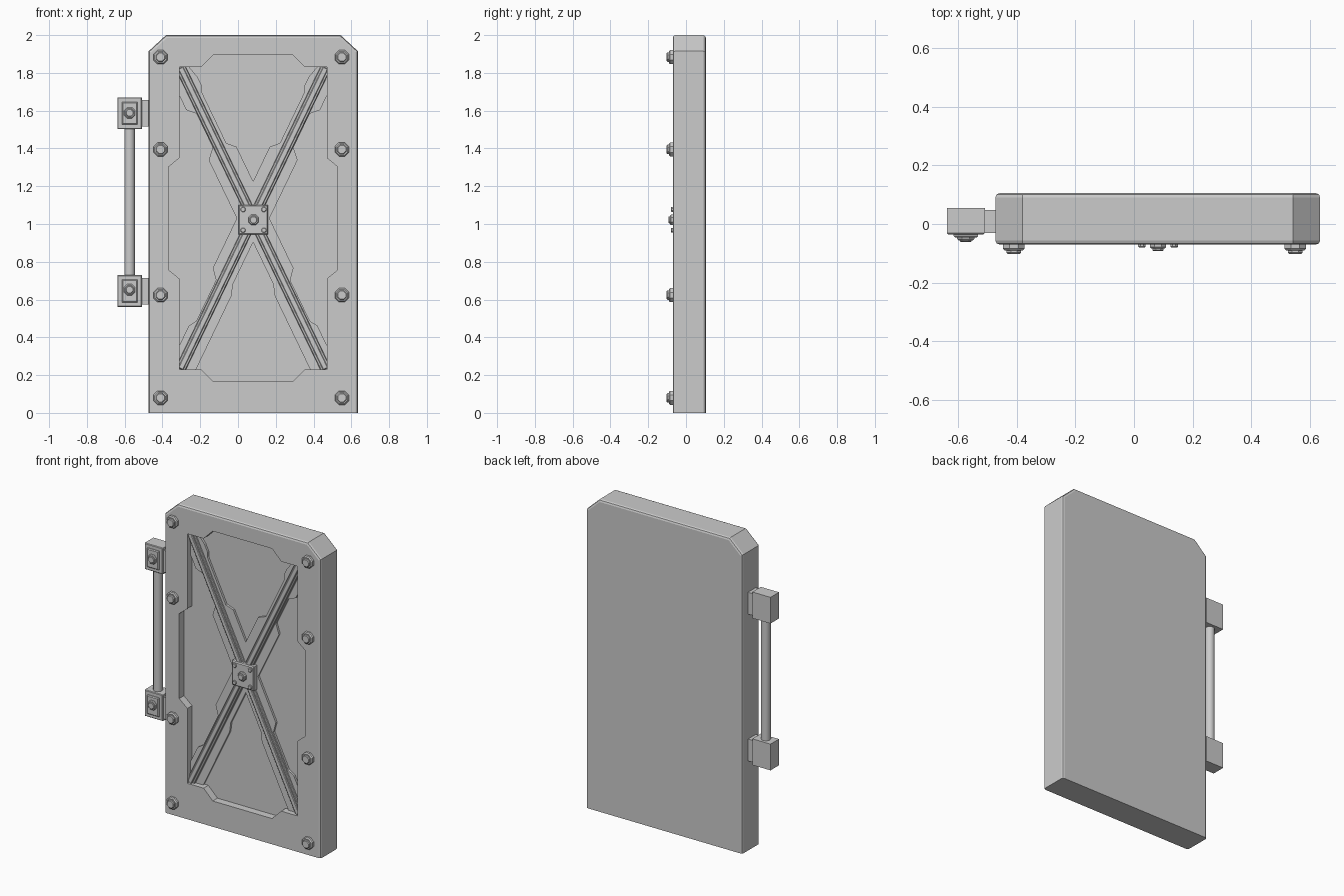
import bpy, bmesh, math

if "Cube" in bpy.data.objects:
    bpy.data.objects.remove(bpy.data.objects["Cube"])

CX, CZ = 0.08, 1.03          # centre of the door face
UX, UZ = 0.434, 0.901        # direction of the diagonal braces


def finish(bm, name):
    bmesh.ops.recalc_face_normals(bm, faces=bm.faces[:])
    me = bpy.data.meshes.new(name)
    bm.to_mesh(me)
    bm.free()
    ob = bpy.data.objects.new(name, me)
    bpy.context.collection.objects.link(ob)
    return ob


def prism(name, pts, y_front, y_back, bevel=0, pick=None, segments=1):
    """Extrude an (x, z) outline along y, bevelling the edges chosen by pick."""
    bm = bmesh.new()
    face = bm.faces.new([bm.verts.new((x, y_front, z)) for x, z in pts])
    res = bmesh.ops.extrude_face_region(bm, geom=[face])
    for v in res["geom"]:
        if isinstance(v, bmesh.types.BMVert):
            v.co.y = y_back
    bmesh.ops.recalc_face_normals(bm, faces=bm.faces[:])
    if bevel:
        edges = [e for e in bm.edges if pick(e)]
        bmesh.ops.bevel(bm, geom=edges, offset=bevel, segments=segments,
                        profile=0.5, affect='EDGES', clamp_overlap=True)
    return finish(bm, name)


def rim(y):
    return lambda e: all(abs(v.co.y - y) < 1e-5 for v in e.verts)


def rect(x0, x1, z0, z1):
    return [(x0, z0), (x1, z0), (x1, z1), (x0, z1)]


def ngon(x, z, r, n):
    return [(x + r * math.cos(math.tau * (i + .5) / n),
             z + r * math.sin(math.tau * (i + .5) / n)) for i in range(n)]


def bolt(name, x, z, y, r, h, n=8):
    mid = y - h * 0.62
    prism(name + "_flange", ngon(x, z, r, n), mid, y + 0.01, r * 0.15, rim(mid))
    prism(name + "_head", ngon(x, z, r * 0.68, n), y - h, mid + 0.005, r * 0.1, rim(y - h))


# door slab with clipped top corners
L, R = -0.473, 0.635
outline = [(L, 0), (R, 0), (R, 1.915), (R - 0.092, 2), (L + 0.092, 2), (L, 1.915)]


def slab_edges(e):
    a, b = (v.co for v in e.verts)
    return abs(a.y - b.y) < 1e-5 and max(a.z, b.z) > 0.01


slab = prism("door_slab", outline, -0.07, 0.105, 0.014, slab_edges, 2)

# recessed front panel, cut from the slab
quarter = [(0.21, 0.865), (0.275, 0.80), (0.39, 0.80), (0.39, 0.32), (0.448, 0.272)]
pts = [(a, b) for a, b in quarter]
pts += [(a, -b) for a, b in reversed(quarter)]
pts += [(-a, -b) for a, b in quarter]
pts += [(-a, b) for a, b in reversed(quarter)]
floor = -0.022
cutter = prism("recess_cutter", [(CX + a, CZ + b) for a, b in pts], -0.2, floor)
mod = slab.modifiers.new("recess", 'BOOLEAN')
mod.object = cutter
mod.operation = 'DIFFERENCE'
mod.solver = 'EXACT'
bpy.context.view_layer.objects.active = slab
slab.select_set(True)
bpy.ops.object.modifier_apply(modifier=mod.name)
bpy.data.objects.remove(cutter)

# stepped backing plates under each brace arm: (distance, half width)
top_in = [(0, .085), (.38, .085), (.42, .045), (.72, .045), (.75, .06), (.80, .06), (.9, .035)]
top_out = [(0, .078), (.38, .078), (.43, .03), (.63, .03), (.67, .07), (.9, .07)]
low_in = [(0, .055), (.36, .055), (.42, .075), (.9, .075)]
low_out = [(0, .078), (.33, .078), (.38, .035), (.62, .035), (.66, .06), (.9, .06)]
for sx in (-1, 1):
    for sz in (-1, 1):
        def at(r, o):
            return (CX + sx * (UX * r - UZ * o), CZ + sz * (UZ * r + UX * o))
        inner, outer = (top_in, top_out) if sz > 0 else (low_in, low_out)
        shape = [at(r, o) for r, o in inner] + [at(r, -o) for r, o in reversed(outer)]
        tag = ("left_" if sx < 0 else "right_") + ("upper" if sz > 0 else "lower")
        prism("brace_plate_" + tag, shape, -0.036, floor + 0.01)

# crossed brace beams with a raised ridge
for s, tag in ((-1, "a"), (1, "b")):
    for part, half, y in (("beam", .027, -.049), ("ridge", .015, -.060)):
        quad = [(CX + s * (UX * r - UZ * o), CZ + UZ * r + UX * o)
                for r, o in ((-.885, -half), (.885, -half), (.885, half), (-.885, half))]
        prism("brace_%s_%s" % (part, tag), quad, y, floor + 0.01, 0.004, rim(y))

# centre boss plate and its bolts
prism("centre_plate", rect(0.003, 0.16, 0.945, 1.10), -0.07, floor, 0.006, rim(-0.07))
bolt("centre_bolt", 0.082, 1.022, -0.07, 0.03, 0.022)
for i in (-1, 1):
    for j in (-1, 1):
        prism("centre_rivet", ngon(0.082 + i * .055, 1.022 + j * .055, 0.014, 8),
              -0.08, -0.06, 0.003, rim(-0.08))

# frame bolts down both sides
for x in (-0.41, 0.55):
    for z in (0.08, 0.623, 1.395, 1.883):
        bolt("frame_bolt", x, z, -0.07, 0.04, 0.032)

# handle: brackets, mounting arms, cover plates, bolts
for tag, z, bz in (("upper", 1.586, 1.588), ("lower", 0.645, 0.652)):
    prism("handle_block_" + tag, rect(-0.638, -0.509, z - .084, z + .084),
          -0.035, 0.055, 0.004, rim(-0.035))
    prism("handle_mount_" + tag, rect(-0.515, -0.46, z - .07, z + .07), -0.03, 0.048)
    prism("handle_cover_" + tag, rect(-0.615, -0.532, z - .06, z + .06),
          -0.046, -0.03, 0.005, rim(-0.046))
    bolt("handle_bolt_" + tag, -0.574, bz, -0.045, 0.032, 0.017)

# handle rod
bm = bmesh.new()
bmesh.ops.create_cone(bm, cap_ends=True, segments=24, radius1=0.028, radius2=0.028, depth=0.86)
bmesh.ops.translate(bm, verts=bm.verts, vec=(-0.574, 0.01, 1.115))
rod = finish(bm, "handle_rod")
bpy.ops.object.select_all(action='DESELECT')
rod.select_set(True)
bpy.context.view_layer.objects.active = rod
bpy.ops.object.shade_smooth_by_angle(angle=math.radians(35))
